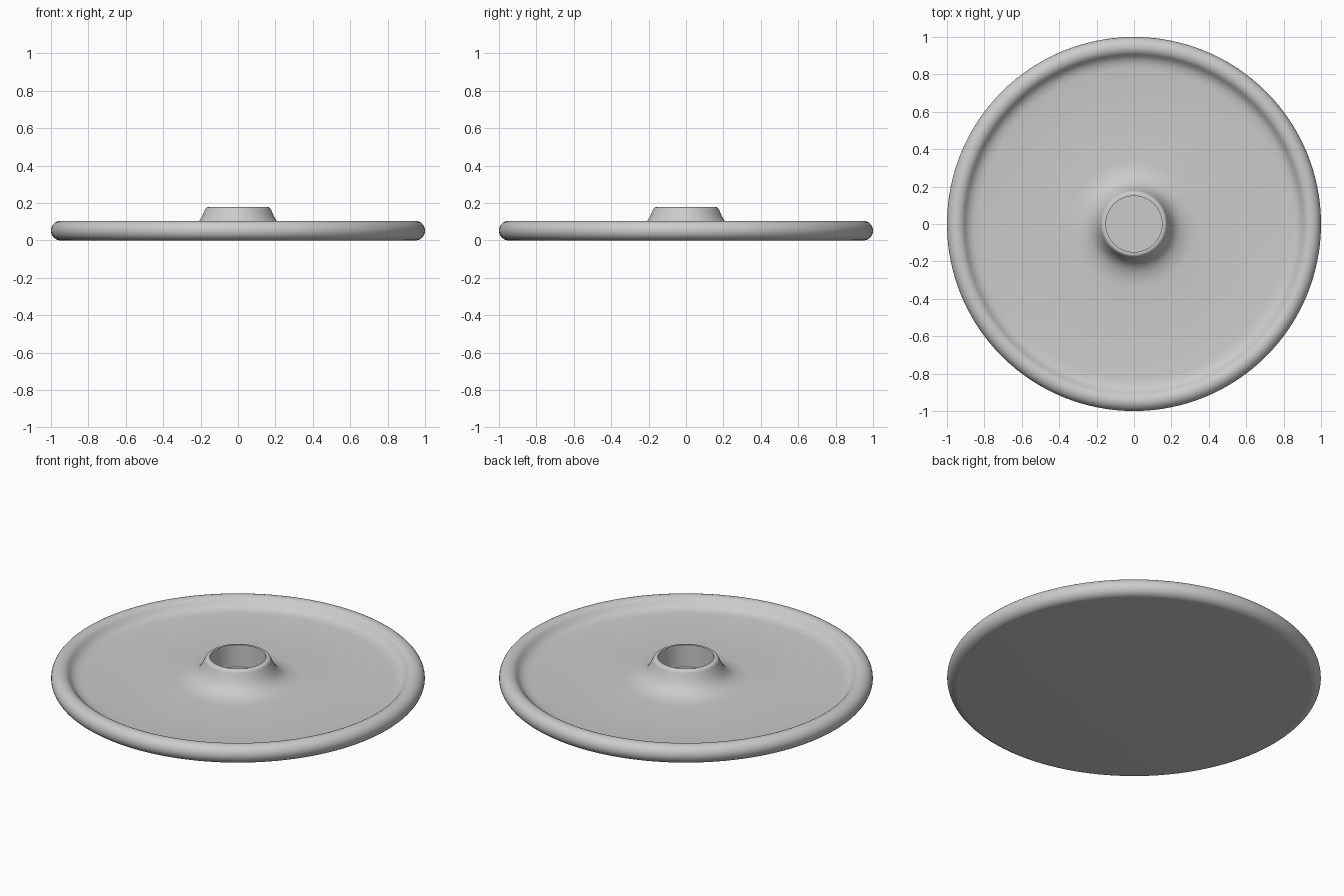
import bpy
import bmesh
import math

cube = bpy.data.objects.get("Cube")
if cube:
    bpy.data.objects.remove(cube, do_unlink=True)

SEGMENTS = 128
HEIGHT = 0.105
FLOOR = 0.048

grey = bpy.data.materials.new("light grey")
grey.use_nodes = True
grey.diffuse_color = (0.6, 0.6, 0.6, 1)
grey.node_tree.nodes["Principled BSDF"].inputs["Base Color"].default_value = (0.6, 0.6, 0.6, 1)


def arc(cx, cz, radius, start, end, steps):
    """Points on a circular arc in the radius/height plane, angles in degrees."""
    angles = [math.radians(start + (end - start) * i / steps) for i in range(steps + 1)]
    return [(cx + radius * math.cos(a), cz + radius * math.sin(a)) for a in angles]


def lathe(name, profile, material):
    """Revolve a profile of (radius, height) points around the z axis."""
    bm = bmesh.new()
    verts = [bm.verts.new((r, 0, z)) for r, z in profile]
    edges = [bm.edges.new(pair) for pair in zip(verts, verts[1:])]
    bmesh.ops.spin(bm, geom=verts + edges, cent=(0, 0, 0), axis=(0, 0, 1),
                   angle=math.tau, steps=SEGMENTS, use_duplicate=False)
    bmesh.ops.remove_doubles(bm, verts=bm.verts[:], dist=0.0001)
    bmesh.ops.recalc_face_normals(bm, faces=bm.faces[:])
    mesh = bpy.data.meshes.new(name)
    bm.to_mesh(mesh)
    bm.free()
    obj = bpy.data.objects.new(name, mesh)
    bpy.context.collection.objects.link(obj)
    mesh.materials.append(material)
    bpy.ops.object.select_all(action="DESELECT")
    obj.select_set(True)
    bpy.context.view_layer.objects.active = obj
    bpy.ops.object.shade_smooth_by_angle(angle=math.radians(40))
    return obj


# Flat underside and rounded outer rim
tube = HEIGHT / 2
profile = [(0, 0)] + arc(1 - tube, tube, tube, -90, 140, 24)

# Inner slope of the rim easing into the tray floor
profile += [(0.895, 0.071), (0.88, 0.06), (0.86, 0.052), (0.83, FLOOR)]

# Flared foot of the hub
profile += [(0.34, FLOOR), (0.31, 0.051), (0.28, 0.057), (0.25, 0.068),
            (0.225, 0.084), (0.207, 0.104), (0.193, 0.128), (0.182, 0.152)]

# Rounded hub lip, then the blind centre hole
profile += arc(0.158, 0.158, 0.02, 15, 90, 6)
profile += [(0.15, 0.178), (0.15, FLOOR), (0, FLOOR)]

lathe("tray_with_hub", profile, grey)
